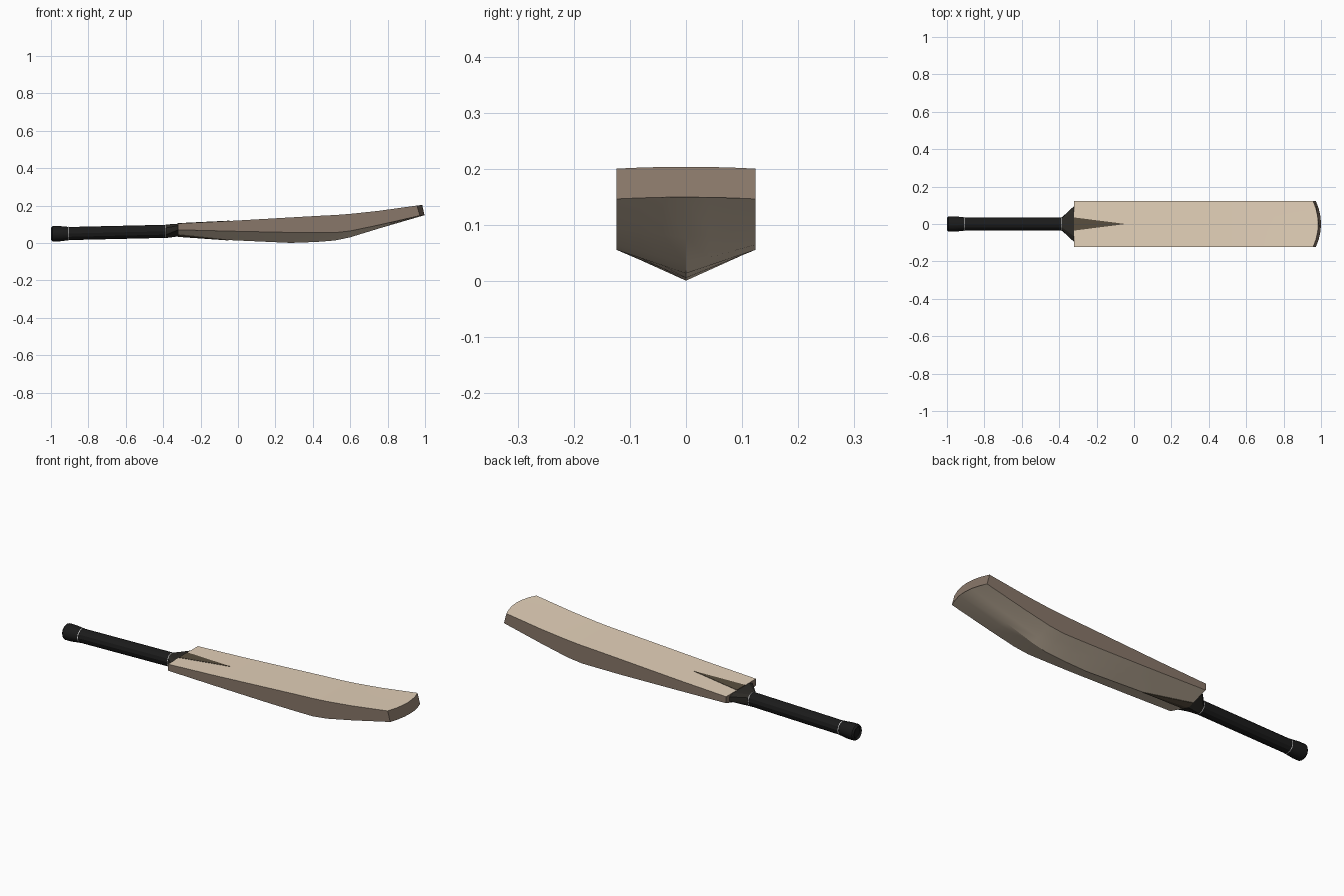
import bpy, bmesh, math

if "Cube" in bpy.data.objects:
    bpy.data.objects.remove(bpy.data.objects["Cube"])


def material(name, rgb):
    m = bpy.data.materials.new(name)
    m.diffuse_color = (*rgb, 1)
    m.use_nodes = True
    m.node_tree.nodes["Principled BSDF"].inputs["Base Color"].default_value = m.diffuse_color
    return m


face_wood = material("pale willow", (0.77, 0.635, 0.485))
side_wood = material("brown willow", (0.25, 0.187, 0.143))
splice_wood = material("dark splice brown", (0.10, 0.077, 0.049))
grip_black = material("grip black", (0.011, 0.011, 0.011))
shoulder_dark = material("shoulder charcoal", (0.026, 0.024, 0.020))
band_white = material("band white", (0.8, 0.8, 0.8))


def loft(name, rings, mats, rule=None, angle=15):
    """Skin closed rings of points, cap both ends, colour faces by rule."""
    bm = bmesh.new()
    vr = [[bm.verts.new(p) for p in ring] for ring in rings]
    n = len(rings[0])
    for a, b in zip(vr, vr[1:]):
        for i in range(n):
            f = bm.faces.new((a[i], a[(i + 1) % n], b[(i + 1) % n], b[i]))
            if rule:
                f.material_index = rule(i)
    for cap in (vr[0], vr[-1]):
        f = bm.faces.new(cap)
        if rule:
            f.material_index = 1
    bmesh.ops.recalc_face_normals(bm, faces=bm.faces)
    me = bpy.data.meshes.new(name)
    bm.to_mesh(me)
    bm.free()
    for m in mats:
        me.materials.append(m)
    ob = bpy.data.objects.new(name, me)
    bpy.context.collection.objects.link(ob)
    bpy.ops.object.select_all(action='DESELECT')
    ob.select_set(True)
    bpy.context.view_layer.objects.active = ob
    bpy.ops.object.shade_smooth_by_angle(angle=math.radians(angle))
    return ob


# Blade: flat pale face on top, brown straight sides and toe, pale ridged back
HALF = 0.124
STATIONS = [  # x top, z top, x bottom, z side edge, z ridge
    (-0.32, 0.105, -0.32, 0.071, 0.035),
    (-0.05, 0.118, -0.05, 0.064, 0.016),
    (0.28, 0.137, 0.28, 0.057, 0.001),
    (0.42, 0.145, 0.42, 0.056, 0.006),
    (0.52, 0.150, 0.52, 0.056, 0.014),
    (0.60, 0.156, 0.60, 0.065, 0.031),
    (0.75, 0.172, 0.75, 0.096, 0.077),
    (0.985, 0.204, 1.0, 0.150, 0.150),
]
COLS = [-1, -0.67, -0.33, 0, 0.33, 0.67, 1]
N = len(COLS)
rings = []
for k, (xt, zt, xb, ze, zr) in enumerate(STATIONS):
    pull = 0.028 if k == len(STATIONS) - 1 else 0
    top = [(xt - pull * t * t, t * HALF, zt - 0.12 * pull * t * t) for t in COLS]
    low = [(xb - pull * t * t, t * HALF, zr + (ze - zr) * abs(t) - 0.12 * pull * t * t)
           for t in reversed(COLS)]
    rings.append(top + low)
loft("blade", rings, [face_wood, side_wood], lambda i: 1 if i in (N - 1, 2 * N - 1) else 0)

# Grip: twelve-sided tube with a flared end knob
SIDES = 12


def circle(x, zc, r):
    return [(x, r * math.cos(math.tau * i / SIDES), zc + r * math.sin(math.tau * i / SIDES))
            for i in range(SIDES)]


loft("grip", [circle(-0.905, 0.051, 0.035), circle(-0.38, 0.063, 0.035)], [grip_black], angle=20)
loft("grip_knob", [circle(-0.992, 0.050, 0.026), circle(-1.0, 0.050, 0.033),
                   circle(-0.992, 0.050, 0.041), circle(-0.955, 0.050, 0.041),
                   circle(-0.905, 0.051, 0.0355)], [grip_black], angle=35)

# Thin pale bands at both ends of the grip
for name, x, z in (("knob_band", -0.908, 0.051), ("shoulder_band", -0.386, 0.063)):
    loft(name, [circle(x - 0.002, z, 0.0366), circle(x + 0.002, z, 0.0366)], [band_white])

# Shoulder: flares from the round grip to the ridged blade section
end = []
for i in range(SIDES):
    c, s = math.cos(math.tau * i / SIDES), math.sin(math.tau * i / SIDES)
    y = 0.098 * max(-1, min(1, 1.4 * c))
    z = 0.071 + 0.033 * min(1, 1.4 * s) if s >= -1e-6 else 0.071 - 0.035 * (1 - abs(y) / 0.098)
    end.append((-0.318, y, z))
loft("shoulder", [circle(-0.385, 0.063, 0.036), end], [shoulder_dark], angle=20)


# Splice: thin tapered plates let into the face and the ridged back
def plate(name, tip, base, dz):
    pts = [tip] + base
    loft(name, [pts, [(x, y, z + dz) for x, y, z in pts]], [splice_wood])


W = 0.035
plate("splice_face", (-0.045, 0, 0.1175), [(-0.32, -W, 0.1042), (-0.32, W, 0.1042)], 0.0025)
zb = 0.035 + 0.036 * W / HALF
for side, label in ((-1, "front"), (1, "rear")):
    plate("splice_back_" + label, (-0.05, 0, 0.0165),
          [(-0.32, 0, 0.0355), (-0.32, side * W, zb + 0.0005)], -0.0025)
